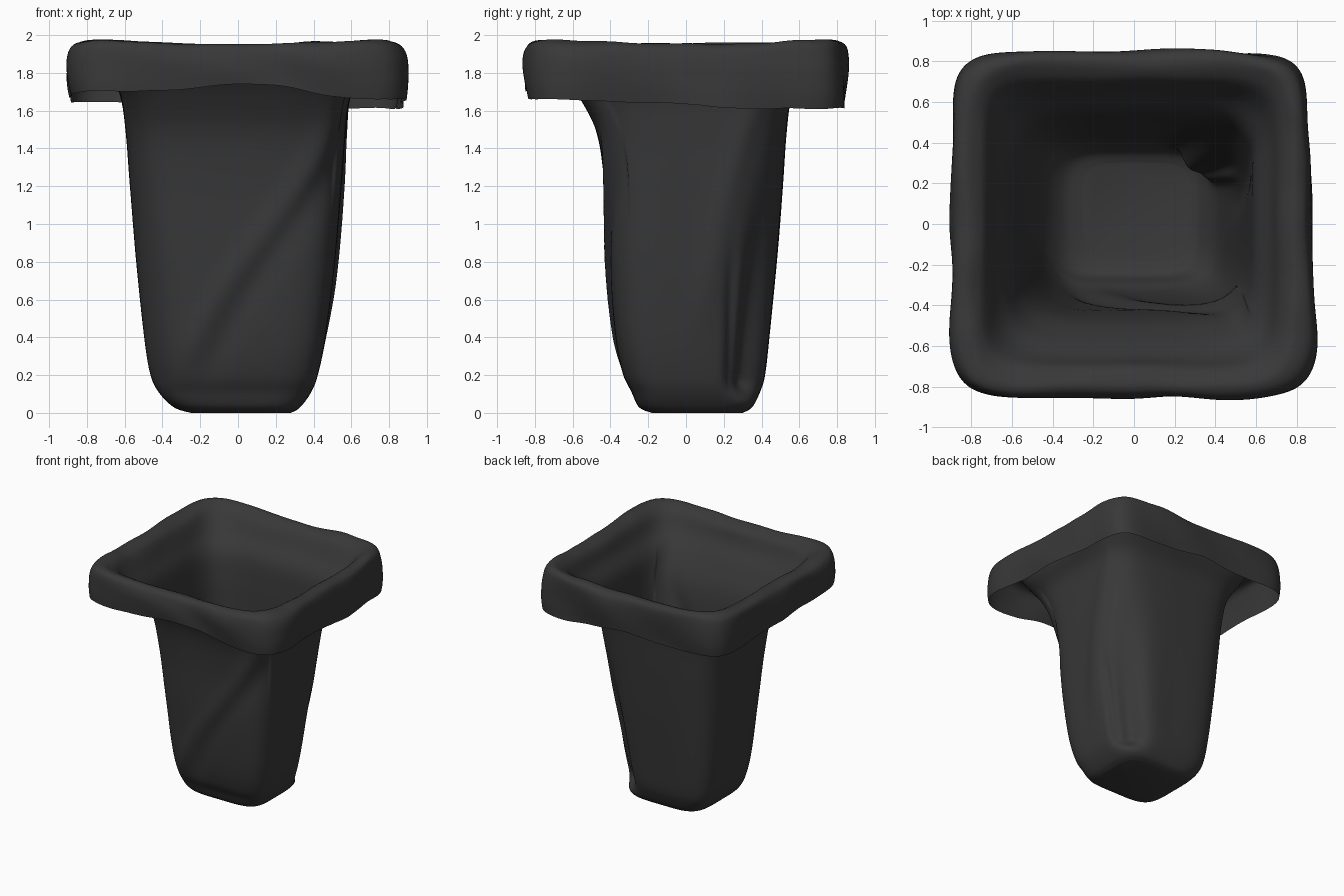
import bpy, bmesh, math
from mathutils import Vector, noise

if "Cube" in bpy.data.objects:
    bpy.data.objects.remove(bpy.data.objects["Cube"])

N = 240      # points around each ring
SUB = 6      # rings between profile stations

# Profile stations: left x, right x, front y, back y, height, corner squareness
P = [
    (-.25, .28, -.18, .30, .00, 4.5),
    (-.34, .33, -.25, .35, .03, 4.5),
    (-.42, .39, -.29, .39, .11, 4.5),
    (-.465, .425, -.335, .42, .21, 4.5),
    (-.50, .465, -.375, .445, .42, 4.5),
    (-.54, .515, -.41, .48, .80, 4.3),
    (-.57, .55, -.43, .51, 1.2, 4.3),
    (-.59, .57, -.47, .53, 1.48, 4.5),
    (-.62, .595, -.56, .56, 1.67, 5),
    (-.68, .67, -.65, .64, 1.80, 6),
    (-.73, .71, -.70, .70, 1.90, 7.5),
    (-.77, .75, -.75, .75, 1.94, 8),
    (-.82, .80, -.80, .80, 1.955, 8),
    (-.875, .855, -.84, .835, 1.93, 8),
    (-.895, .875, -.857, .85, 1.86, 8),
    (-.895, .875, -.857, .85, 1.76, 8),
    (-.885, .865, -.85, .84, 1.67, 8),
]


def catmull(a, b, c, d, t):
    return tuple(.5 * (2*q + (r-p)*t + (2*p-5*q+4*r-s)*t*t + (3*q-p-3*r+s)*t**3)
                 for p, q, r, s in zip(a, b, c, d))


def bump(v, width):
    return math.exp(-(v / width) ** 2)


def step(v, lo, hi):
    t = min(1, max(0, (v - lo) / (hi - lo)))
    return t * t * (3 - 2 * t)


def body_folds(x, y, z, a, c, s):
    """Outward push made by the large creases in each wall."""
    d = 0
    if s < 0 and abs(s) > abs(c) * .8:   # diagonal pull across the front
        line = -.28 + .8 * step(z, .1, 1.75)
        d += (.022 * bump(x - line, .08) - .014 * bump(x - line - .14, .09)) * step(z, .1, .4)
    if c > 0 and c > abs(s) * .8:        # crease and long sweep on the right
        d -= .025 * bump(y - .25, .04) * step(z, .08, .22) * step(z, 1.0, .6)
        d += .015 * bump(y - .06 - .11 * z * z, .07) * step(z, .3, .7)
    # back right corner pushed in, front left corner slightly slack
    d -= .12 * bump(a - .78, .24) * step(z, .04, .18) * step(z, 1.75, .3)
    d -= .03 * bump(a - 3.85, .25) * step(z, .04, .2) * step(z, 1.7, .6)
    return d


def hem(c, s):
    """Uneven height of the hanging edge."""
    corner = (2 * c * s) ** 2
    h = .075 * max(0, -s) - .04 * max(0, c) - .05 * corner
    return h + .02 * noise.noise(Vector((c * 2, s * 2, 7)))


bm = bmesh.new()
rings = []
last = len(P) - 1
for i in range(last):
    for k in range(SUB + (i == last - 1)):
        t = k / SUB
        x0, x1, y0, y1, z, n = catmull(P[max(i-1, 0)], P[i], P[i+1], P[min(i+2, last)], t)
        u = i + t
        flap, rim = step(u, 13, 16), step(u, 8.5, 12)
        ring = []
        for j in range(N):
            a = 2 * math.pi * j / N
            a += .12 * math.sin(4 * a)   # crowd points toward the corners
            c, s = math.cos(a), math.sin(a)
            r = (abs(c) ** n + abs(s) ** n) ** (-1 / n)
            x = (x0 + x1) / 2 + (x1 - x0) / 2 * r * c
            y = (y0 + y1) / 2 + (y1 - y0) / 2 * r * s
            wrinkle = noise.noise(Vector((x * 2.6, y * 2.6, u * .35)))
            d = (.007 + .012 * rim) * wrinkle * step(u, 0, 3)
            if u < 9:
                d += body_folds(x, y, z, a, c, s) * step(u, 9, 7.5)
            # slanting drape on the cuff, front right bulge, back right dip
            d += .006 * rim * math.sin(8 * a + 12 * z)
            d += step(u, 12, 14) * (.03 * bump(a - 5.68, .16) - .035 * bump(a - .6, .2))
            corner = (2 * c * s) ** 6
            zz = z + rim * (.015 * noise.noise(Vector((x * 4, y * 4, 3))) + .02 * corner)
            zz += flap * hem(c, s)
            ring.append(bm.verts.new((x + c * d, y + s * d, max(0, zz))))
        rings.append(ring)

# Walls and cuff, then the flat base
for lo, hi in zip(rings, rings[1:]):
    for j in range(N):
        m = (j + 1) % N
        bm.faces.new((lo[j], lo[m], hi[m], hi[j]))
bm.faces.new(rings[0][::-1])

mesh = bpy.data.meshes.new("bin_liner_bag")
bm.to_mesh(mesh)
bm.free()
mesh.polygons.foreach_set("use_smooth", [True] * len(mesh.polygons))
bag = bpy.data.objects.new("bin_liner_bag", mesh)
bpy.context.collection.objects.link(bag)

# Dark plastic
mat = bpy.data.materials.new("dark_plastic")
mat.diffuse_color = (.04, .04, .04, 1)
mat.use_nodes = True
mat.node_tree.nodes["Principled BSDF"].inputs["Base Color"].default_value = mat.diffuse_color
mesh.materials.append(mat)
